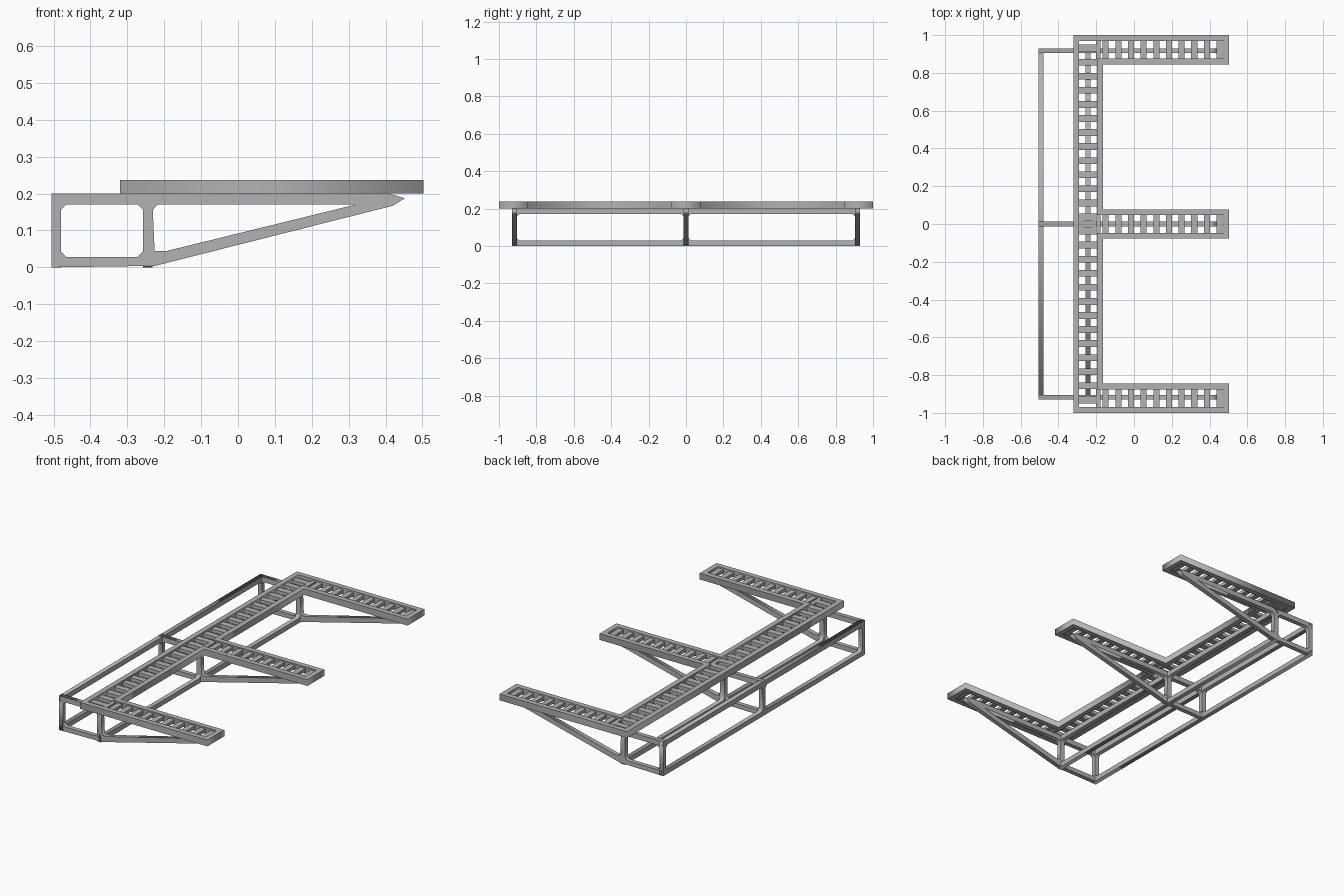
import bpy, bmesh
from mathutils import Matrix, Vector

if "Cube" in bpy.data.objects:
    bpy.data.objects.remove(bpy.data.objects["Cube"])

steel = bpy.data.materials.new("grey_steel")
steel.diffuse_color = (0.45, 0.45, 0.45, 1)
steel.use_nodes = True
steel.node_tree.nodes["Principled BSDF"].inputs["Base Color"].default_value = steel.diffuse_color


def add_object(name, mesh):
    mesh.materials.clear()
    mesh.materials.append(steel)
    ob = bpy.data.objects.new(name, mesh)
    bpy.context.collection.objects.link(ob)
    return ob


def plate(name, loops, thickness, matrix):
    """Extrude a flat outline with holes (first loop is the outside)."""
    cu = bpy.data.curves.new(name + "_profile", 'CURVE')
    cu.dimensions = '2D'
    cu.fill_mode = 'BOTH'
    cu.extrude = thickness / 2
    for pts in loops:
        sp = cu.splines.new('POLY')
        sp.points.add(len(pts) - 1)
        for p, (a, b) in zip(sp.points, pts):
            p.co = (a, b, 0, 1)
        sp.use_cyclic_u = True
    tmp = bpy.data.objects.new(name + "_tmp", cu)
    bpy.context.collection.objects.link(tmp)
    dg = bpy.context.evaluated_depsgraph_get()
    mesh = bpy.data.meshes.new_from_object(tmp.evaluated_get(dg))
    bpy.data.objects.remove(tmp)
    mesh.transform(matrix)
    bm = bmesh.new()
    bm.from_mesh(mesh)
    bmesh.ops.remove_doubles(bm, verts=bm.verts, dist=1e-5)
    bmesh.ops.recalc_face_normals(bm, faces=bm.faces)
    bm.to_mesh(mesh)
    bm.free()
    mesh.name = name
    return add_object(name, mesh)


def boxes(name, bounds):
    """One mesh of boxes given as (x0, x1, y0, y1, z0, z1)."""
    bm = bmesh.new()
    for x0, x1, y0, y1, z0, z1 in bounds:
        m = Matrix.Translation(((x0 + x1) / 2, (y0 + y1) / 2, (z0 + z1) / 2))
        m = m @ Matrix.Diagonal((x1 - x0, y1 - y0, z1 - z0, 1))
        bmesh.ops.create_cube(bm, size=1, matrix=m)
    mesh = bpy.data.meshes.new(name)
    bm.to_mesh(mesh)
    bm.free()
    return add_object(name, mesh)


def cut_rect(a0, a1, b0, b1, c):
    """Rectangle with chamfered corners."""
    return [(a0 + c, b0), (a1 - c, b0), (a1, b0 + c), (a1, b1 - c),
            (a1 - c, b1), (a0 + c, b1), (a0, b1 - c), (a0, b0 + c)]


def axes(u, v, origin):
    """Matrix putting a profile's axes along u and v."""
    u, v = Vector(u), Vector(v)
    m = Matrix((u, v, u.cross(v))).transposed().to_4x4()
    m.translation = origin
    return m


# E-shaped rim of the walkway
def e_outline(d):
    back, front, tip, h = -0.32 + d, -0.165 - d, 0.503 - d, 0.0775 - d
    pts = [(back, -1 + d)]
    for yc in (-0.9225, 0, 0.9225):
        pts += [(tip, yc - h), (tip, yc + h)]
        if yc < 0.5:
            pts += [(front, yc + h), (front, yc + 0.9225 - h)]
    return pts + [(back, 1 - d)]


plate("walkway_rim", [e_outline(0), e_outline(0.03)], 0.037,
      Matrix.Translation((0, 0, 0.2185)))

# grating slats, slightly recessed in the rim
z0, z1 = 0.208, 0.228
boxes("spine_slats", [(-0.295, -0.19, (i + .5) * 0.0745 - 0.018,
                       (i + .5) * 0.0745 + 0.018, z0, z1)
                      for i in range(-13, 13)])
arm = []
for yc in (-0.9225, 0, 0.9225):
    arm.append((-0.2, -0.177, yc - 0.05, yc + 0.05, z0, z1))
    for k in range(10):
        x = 0.453 - 0.067 * k
        arm.append((x - 0.016, x + 0.016, yc - 0.05, yc + 0.05, z0, z1))
boxes("arm_slats", arm)

# bracket frames under each arm
bracket = [(-0.505, 0), (-0.225, 0.004), (0.42, 0.167), (0.452, 0.187),
           (0.41, 0.2), (-0.505, 0.2)]
window = cut_rect(-0.48, -0.258, 0.028, 0.171, 0.015)
brace_gap = [(-0.226, 0.044), (-0.195, 0.044), (0.322, 0.171),
             (-0.217, 0.171), (-0.231, 0.156)]
for name, y in (("front", -0.917), ("middle", 0), ("back", 0.917)):
    plate(name + "_bracket", [bracket, window, brace_gap], 0.026,
          axes((1, 0, 0), (0, 0, 1), (0, y, 0)))

# lengthwise frames: outer rail frame and post frame
outer = [(-0.93, 0), (0.93, 0), (0.93, 0.2), (-0.93, 0.2)]
bays = [cut_rect(-0.904, -0.013, 0.028, 0.171, 0.013),
        cut_rect(0.013, 0.904, 0.028, 0.171, 0.013)]
for name, x in (("rear_rail_frame", -0.4925), ("post_frame", -0.2445)):
    plate(name, [outer] + bays, 0.026, axes((0, 1, 0), (0, 0, 1), (x, 0, 0)))
